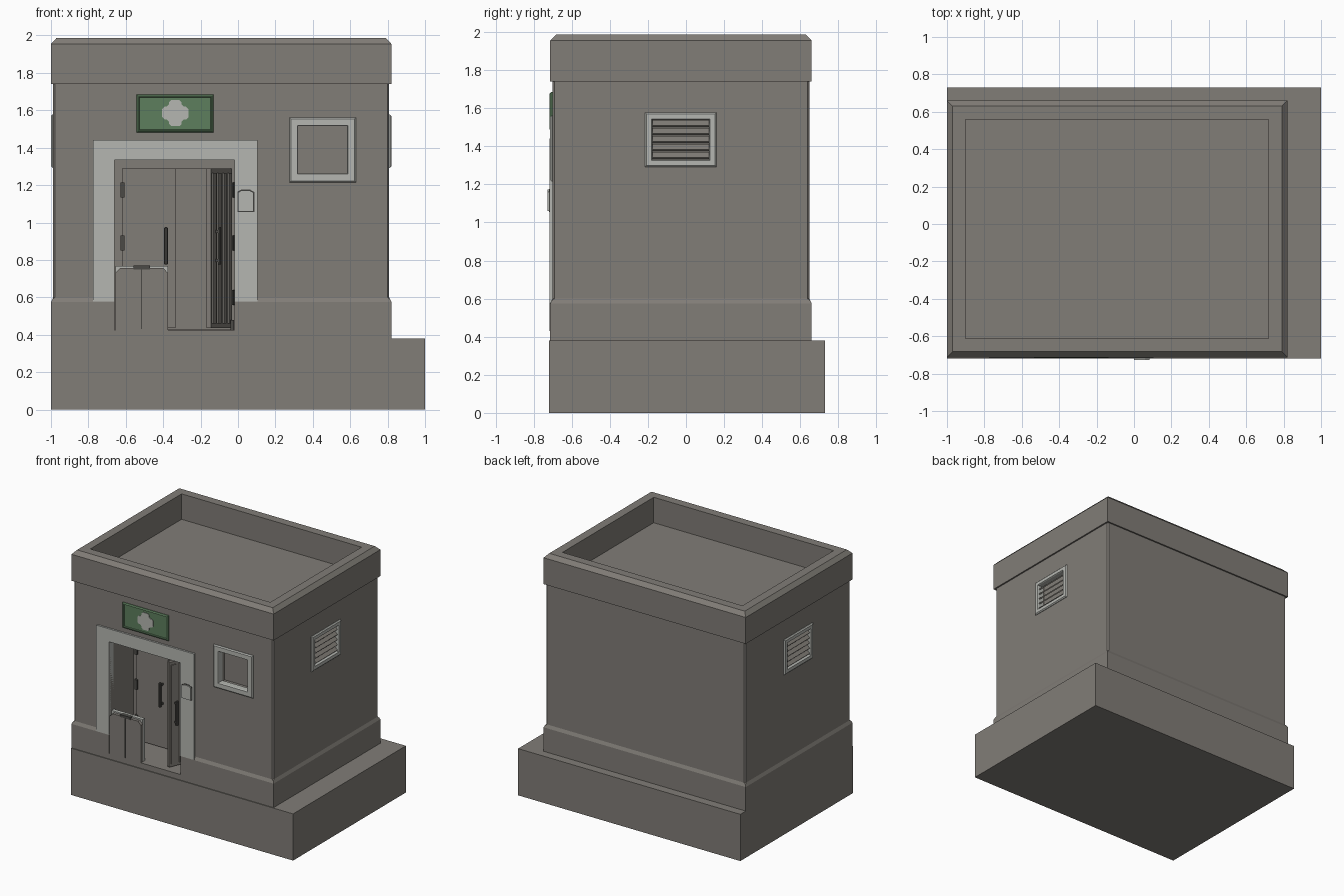
import bpy, bmesh, math
from mathutils import Matrix, Vector

cube = bpy.data.objects.get("Cube")
if cube:
    bpy.data.objects.remove(cube, do_unlink=True)


def material(name, rgb):
    m = bpy.data.materials.new(name)
    m.use_nodes = True
    m.diffuse_color = (*rgb, 1)
    m.node_tree.nodes["Principled BSDF"].inputs["Base Color"].default_value = (*rgb, 1)
    return m


GREY = material("concrete grey", (0.22, 0.205, 0.185))
LIGHT = material("pale trim", (0.46, 0.47, 0.44))
GREEN = material("sign green", (0.11, 0.21, 0.11))
DARK = material("dark metal", (0.07, 0.068, 0.062))


def finish(name, bm, mat):
    bmesh.ops.recalc_face_normals(bm, faces=bm.faces)
    me = bpy.data.meshes.new(name)
    bm.to_mesh(me)
    bm.free()
    me.materials.append(mat)
    ob = bpy.data.objects.new(name, me)
    bpy.context.collection.objects.link(ob)
    return ob


def box(name, x, y, z, mat, bevel=0):
    """Box from (min, max) ranges."""
    bm = bmesh.new()
    bmesh.ops.create_cube(bm, size=1)
    for v in bm.verts:
        v.co = Vector([(r[0] + r[1]) / 2 + c * (r[1] - r[0]) for r, c in zip((x, y, z), v.co)])
    if bevel:
        bmesh.ops.bevel(bm, geom=bm.edges[:], offset=bevel, segments=1, affect='EDGES')
    return finish(name, bm, mat)


def frame(name, mat, u, v, width, depth, place, bevel=0.008):
    """Rectangular frame with bevelled front; place maps (u, v, depth) to a point."""
    bm = bmesh.new()
    rings = []
    for inset, d in ((0, 0), (0, depth - bevel), (bevel, depth),
                     (width - bevel / 2, depth), (width, depth - bevel), (width, -0.04)):
        a, b, c, e = u[0] + inset, u[1] - inset, v[0] + inset, v[1] - inset
        rings.append([bm.verts.new(place(p, q, d)) for p, q in ((a, c), (b, c), (b, e), (a, e))])
    for r, s in zip(rings, rings[1:] + rings[:1]):
        for i in range(4):
            j = (i + 1) % 4
            bm.faces.new((r[i], r[j], s[j], s[i]))
    return finish(name, bm, mat)


def prism(name, outline, y, mat):
    """Extrude an x-z outline between two y values."""
    bm = bmesh.new()
    face = bm.faces.new([bm.verts.new((p, y[0], q)) for p, q in outline])
    ext = bmesh.ops.extrude_face_region(bm, geom=[face])
    bmesh.ops.translate(bm, vec=(0, y[1] - y[0], 0),
                        verts=[g for g in ext["geom"] if isinstance(g, bmesh.types.BMVert)])
    return finish(name, bm, mat)


# Ground block
box("base_block", (-1, 1), (-0.72, 0.73), (0, 0.38), GREY)

# Building shell: stacked inset rings for plinth, wall, parapet and roof recess
bm = bmesh.new()
rings = []
for inset, z in ((0, 0.375), (0, 0.575), (0.012, 0.6), (0.012, 1.74), (0, 1.74),
                 (0, 1.955), (0.03, 1.987), (0.1, 1.987), (0.1, 1.78)):
    x0, x1, y0, y1 = -1 + inset, 0.82 - inset, -0.713 + inset, 0.66 - inset
    rings.append([bm.verts.new((x, y, z)) for x, y in ((x0, y0), (x1, y0), (x1, y1), (x0, y1))])
for r, s in zip(rings, rings[1:]):
    for i in range(4):
        j = (i + 1) % 4
        bm.faces.new((r[i], r[j], s[j], s[i]))
bm.faces.new(rings[0])
bm.faces.new(rings[-1])
# Chamfered vertical corners of the wall band
corners = [e for e in bm.edges if abs(e.verts[0].co.z - e.verts[1].co.z) > 1]
bmesh.ops.bevel(bm, geom=corners, offset=0.01, segments=1, affect='EDGES')
shell = finish("building_shell", bm, GREY)

# Openings
cuts = (("door_recess", (-0.66, -0.02), (-0.9, -0.4), (0.425, 1.335)),
        ("doorway", (-0.62, -0.04), (-0.45, -0.1), (0.43, 1.29)),
        ("window_recess", (0.32, 0.59), (-0.9, -0.63), (1.255, 1.525)),
        ("vent_recess_left", (0.76, 1), (-0.178, 0.123), (1.328, 1.548)),
        ("vent_recess_right", (-1.2, -0.94), (-0.178, 0.123), (1.328, 1.548)))
for name, x, y, z in cuts:
    cutter = box(name + "_cutter", x, y, z, GREY)
    cutter.hide_render = True
    mod = shell.modifiers.new(name, 'BOOLEAN')
    mod.object = cutter
    mod.solver = 'EXACT'
    bpy.context.view_layer.objects.active = shell
    bpy.ops.object.modifier_apply(modifier=mod.name)
    bpy.data.objects.remove(cutter, do_unlink=True)

# Door surround, an upside-down U
prism("door_surround", [(-0.775, 0.578), (-0.775, 1.44), (0.105, 1.44), (0.105, 0.578),
                        (-0.02, 0.578), (-0.02, 1.335), (-0.66, 1.335), (-0.66, 0.578)],
      (-0.716, -0.66), LIGHT)


def front(u, v, d):
    return (u, -0.701 - d, v)


# Window
frame("window_frame", LIGHT, (0.275, 0.63), (1.215, 1.562), 0.047, 0.012, front)

# Sign with a rounded cross
box("sign_panel", (-0.53, -0.14), (-0.709, -0.69), (1.49, 1.675), GREEN)
frame("sign_frame", GREEN, (-0.542, -0.13), (1.48, 1.685), 0.017, 0.015, front)
arm, tip, c = 0.034, 0.07, 0.012
quarter = [(tip, -arm + c), (tip, arm - c), (tip - c, arm), (arm + c, arm), (arm, arm + c)]
cross = []
for k in range(4):
    for p, q in quarter + [(arm, tip - c)]:
        a = math.pi / 2 * k
        cross.append((-0.335 + p * math.cos(a) - q * math.sin(a),
                      1.585 + p * math.sin(a) + q * math.cos(a)))
prism("sign_cross", cross, (-0.714, -0.706), LIGHT)

# Side vents
for side, sx, wall in (("left", 1, 0.808), ("right", -1, -0.988)):
    def place(u, v, d):
        return (wall + sx * d, u, v)
    frame("vent_frame_" + side, LIGHT, (-0.215, 0.16), (1.292, 1.578), 0.038, 0.012, place)
    for i in range(5):
        slat = box("vent_slat_%s_%d" % (side, i + 1), (-0.022, 0.022), (-0.178, 0.123),
                   (-0.005, 0.005), GREY)
        slat.location = (wall - sx * 0.017, 0, 1.352 + i * 0.042)
        slat.rotation_euler.y = sx * math.radians(42)


# Double doors; each leaf is built from its hinge along local -x
def leaf(name, hinge, angle, mirror, ribs):
    m = Matrix.Translation(hinge) @ Matrix.Rotation(math.radians(angle), 4, 'Z')
    w = 0.285
    parts = [box(name, (-w, 0), (-0.012, 0.012), (0.436, 1.288), GREY)]
    for i in range(ribs):
        p = -w * (i + 0.5) / ribs
        parts.append(box("%s_rib_%d" % (name, i + 1), (p - 0.02, p + 0.02), (-0.02, -0.01),
                         (0.46, 1.265), GREY))
    parts.append(box(name + "_handle", (-0.245, -0.225), (-0.05, -0.034), (0.775, 0.975), DARK, 0.004))
    for i, z in enumerate((0.79, 0.945)):
        parts.append(box("%s_handle_post_%d" % (name, i + 1), (-0.243, -0.227), (-0.036, -0.01),
                         (z, z + 0.016), DARK))
    for i, z in enumerate((0.6, 0.89, 1.175)):
        parts.append(box("%s_hinge_%d" % (name, i + 1), (-0.014, 0.008), (-0.026, 0.01),
                         (z - 0.04, z + 0.04), DARK))
    if mirror:
        m = m @ Matrix.Scale(-1, 4, (1, 0, 0))
    for ob in parts:
        ob.data.transform(m)
        if mirror:
            ob.data.flip_normals()


leaf("closed_door", (-0.62, -0.41, 0), 0, True, 0)
leaf("open_door", (-0.045, -0.41, 0), 67, False, 4)
box("door_stop", (-0.04, -0.022), (-0.47, -0.43), (0.425, 0.48), DARK)

# Low barrier standing in the doorway
box("barrier_back", (-0.655, -0.375), (-0.69, -0.66), (0.425, 0.768), LIGHT)
prism("barrier_panel", [(-0.655, 0.425), (-0.375, 0.425), (-0.375, 0.73), (-0.4, 0.757),
                        (-0.63, 0.757), (-0.655, 0.73)], (-0.714, -0.688), GREY)
box("barrier_seam", (-0.519, -0.513), (-0.717, -0.712), (0.43, 0.75), DARK)
box("barrier_latch", (-0.56, -0.47), (-0.716, -0.68), (0.75, 0.77), DARK)

# Entry pad beside the door
prism("entry_pad", [(0.0, 1.06), (0.083, 1.06), (0.083, 1.16), (0.06, 1.172),
                    (0.02, 1.172), (0.0, 1.16)], (-0.728, -0.71), LIGHT)
prism("entry_pad_backing", [(-0.004, 1.056), (0.087, 1.056), (0.087, 1.164), (0.062, 1.177),
                            (0.018, 1.177), (-0.004, 1.164)], (-0.719, -0.71), DARK)
